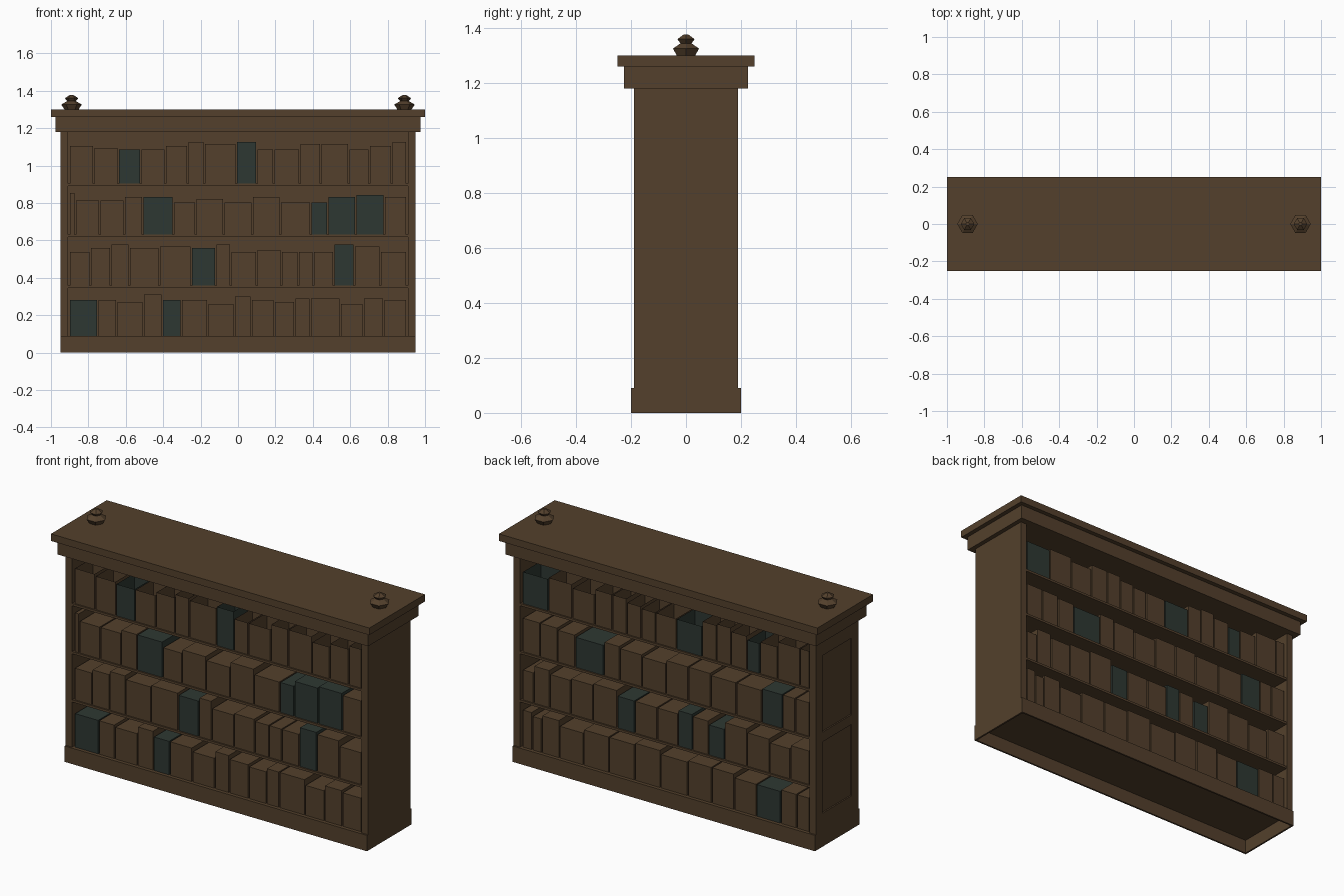
import bpy, bmesh, random
from mathutils import Matrix

if "Cube" in bpy.data.objects:
    bpy.data.objects.remove(bpy.data.objects["Cube"], do_unlink=True)
rng = random.Random(4)


def material(name, color):
    mat = bpy.data.materials.new(name)
    mat.use_nodes = True
    mat.diffuse_color = (*color, 1)
    mat.node_tree.nodes["Principled BSDF"].inputs["Base Color"].default_value = (*color, 1)
    return mat


brown = material("brown_wood", (0.087, 0.051, 0.025))
green = material("dark_green_cover", (0.027, 0.039, 0.032))


def finish(name, bm):
    mesh = bpy.data.meshes.new(name)
    bm.normal_update()
    bm.to_mesh(mesh)
    bm.free()
    mesh.materials.append(brown)
    mesh.materials.append(green)
    obj = bpy.data.objects.new(name, mesh)
    bpy.context.collection.objects.link(obj)
    return obj


def add_box(bm, xs, ys, zs, index=0, open_top=False):
    """Add a box spanning three (low, high) ranges."""
    spans = (xs, ys, zs)
    center = Matrix.Translation([(a + b) / 2 for a, b in spans])
    size = Matrix.Diagonal([abs(b - a) for a, b in spans] + [1])
    verts = bmesh.ops.create_cube(bm, size=1, matrix=center @ size)["verts"]
    faces = {f for v in verts for f in v.link_faces}
    for f in faces:
        f.material_index = index
    if open_top:
        bm.normal_update()
        top = max(faces, key=lambda f: f.calc_center_median().z)
        bmesh.ops.delete(bm, geom=[top], context="FACES_ONLY")


def box(name, xs, ys, zs):
    bm = bmesh.new()
    add_box(bm, xs, ys, zs)
    return finish(name, bm)


# Plinth: hollow underneath, with a floor
floor_z, crown_z = 0.09, 1.18
bm = bmesh.new()
for s in (-1, 1):
    add_box(bm, (-0.95, 0.95), (s * 0.19, s * 0.2), (0, floor_z))
    add_box(bm, (s * 0.94, s * 0.95), (-0.19, 0.19), (0, floor_z))
add_box(bm, (-0.94, 0.94), (-0.19, 0.19), (floor_z - 0.012, floor_z))
finish("plinth", bm)

# Crown moulding and top slab
box("crown", (-0.975, 0.975), (-0.225, 0.225), (crown_z, 1.26))
box("top_slab", (-1, 1), (-0.25, 0.25), (1.26, 1.3))

# Side walls: one plain, one framed with two recessed panels
box("left_side", (0.91, 0.95), (-0.19, 0.19), (floor_z, crown_z))
box("right_side", (-0.942, -0.91), (-0.19, 0.19), (floor_z, crown_z))
bm = bmesh.new()
for s in (-1, 1):
    add_box(bm, (-0.95, -0.942), (s * 0.13, s * 0.19), (floor_z, crown_z))
for rail in ((floor_z, 0.19), (0.595, 0.65), (1.085, crown_z)):
    add_box(bm, (-0.95, -0.942), (-0.13, 0.13), rail)
finish("right_side_frame", bm)

# Central divider and shelves
box("divider", (-0.91, 0.91), (-0.01, 0.01), (floor_z, crown_z))
shelf_tops = (0.905, 0.632, 0.358, floor_z)
for i, z in enumerate(shelf_tops[:3]):
    box(f"shelf_{i + 1}", (-0.91, 0.91), (-0.188, 0.188), (z - 0.013, z))

# Books per row, top row first: widths and heights in hundredths, green ones
front_rows = [
    ((13, 13, 12, 13, 12, 9, 17, 11, 9, 14, 11, 15, 11, 12, 8),
     (20, 19, 18, 18, 20, 22, 21, 22, 18, 18, 21, 21, 18, 20, 22), {2, 7}),
    ((3, 13, 13, 10, 16, 12, 15, 15, 15, 16, 9, 15, 15, 12),
     (22, 18, 18, 20, 20, 17, 19, 17, 20, 17, 17, 20, 21, 20), {4, 10, 11, 12}),
    ((11, 11, 10, 16, 17, 13, 8, 14, 13, 9, 8, 11, 11, 14, 14),
     (18, 20, 22, 20, 21, 20, 22, 18, 19, 18, 18, 18, 22, 21, 18), {5, 12}),
    ((15, 10, 14, 10, 10, 14, 14, 9, 12, 11, 8, 16, 12, 11, 12),
     (19, 19, 18, 22, 19, 19, 17, 21, 19, 18, 20, 20, 17, 20, 19), {0, 4}),
]
back_rows = [
    ((16, 15, 14, 11, 9, 9, 9, 13, 16, 9, 9, 10, 8, 11, 14, 6), {0, 8, 12}),
    ((11, 11, 11, 18, 10, 14, 15, 14, 14, 16, 16, 13, 8, 9), {3, 11}),
    ((7, 10, 13, 14, 15, 11, 14, 13, 9, 10, 10, 14, 14, 13, 12), {5, 8, 10}),
    ((6, 6, 11, 15, 16, 16, 16, 17, 15, 14, 14, 15, 10, 8), {11}),
]


def book_row(name, side, z, widths, heights, greens, open_top):
    """Rows run left to right as seen by someone facing that side."""
    bm = bmesh.new()
    unit = 1.803 / sum(widths)
    x = -0.897
    for i, (w, h) in enumerate(zip(widths, heights)):
        ends = sorted((-side * x, -side * (x + w * unit - 0.008)))
        depth = sorted((side * 0.02, side * 0.18))
        add_box(bm, ends, depth, (z, z + h / 100), int(i in greens), open_top)
        x += w * unit
    finish(name, bm)


for i, z in enumerate(shelf_tops):
    widths, heights, greens = front_rows[i]
    book_row(f"front_books_{i + 1}", -1, z, widths, heights, greens, i == 0)
    widths, greens = back_rows[i]
    heights = [rng.choice((17, 18, 19, 20, 21)) for w in widths]
    book_row(f"back_books_{i + 1}", 1, z, widths, heights, greens, i == 0)

# Six-sided finials, stacked from tapered rings
profile = [(0.038, 1.3), (0.055, 1.326), (0.023, 1.345), (0.036, 1.36), (0.01, 1.377)]
for name, x in (("left_finial", 0.89), ("right_finial", -0.89)):
    bm = bmesh.new()
    rings = []
    for r, z in profile:
        place = Matrix.Translation((x, 0, z))
        ring = bmesh.ops.create_circle(bm, segments=6, radius=r, matrix=place @ Matrix.Rotation(0.5236, 4, "Z"))
        rings.append(ring["verts"])
    # Turn the corners to point along x
    first = rings[0][0].co
    if abs(first.y) > 0.001 and min(abs(v.co.y) for v in rings[0]) > 0.001:
        bmesh.ops.rotate(bm, verts=bm.verts, cent=(x, 0, 0), matrix=Matrix.Rotation(0.5236, 3, "Z"))
    for low, high in zip(rings, rings[1:]):
        for k in range(6):
            n = (k + 1) % 6
            bm.faces.new((low[k], low[n], high[n], high[k]))
    bm.faces.new(rings[0])
    bm.faces.new(rings[-1])
    bmesh.ops.recalc_face_normals(bm, faces=bm.faces)
    finish(name, bm)
